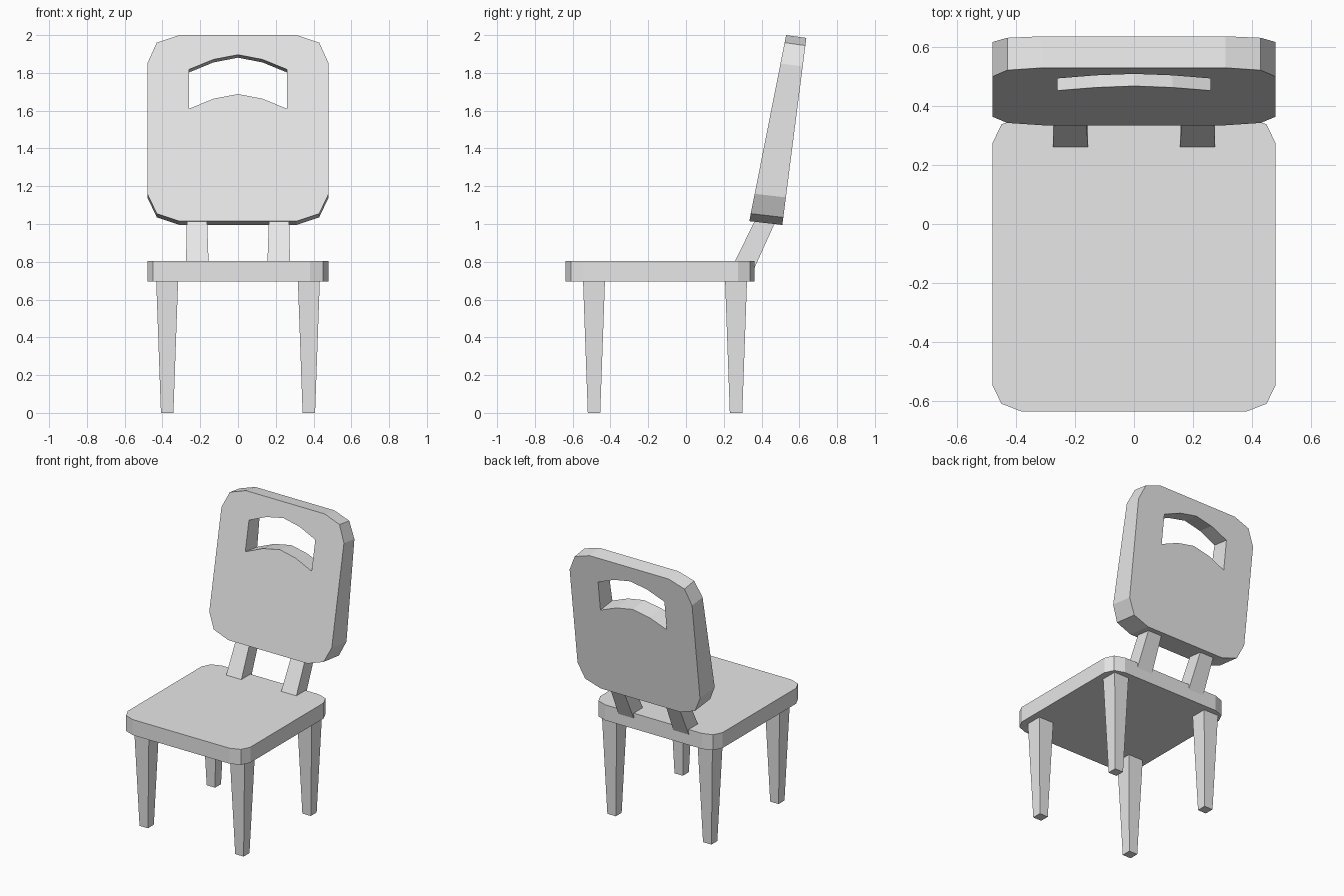
import bpy
import bmesh

old = bpy.data.objects.get("Cube")
if old:
    bpy.data.objects.remove(old, do_unlink=True)

GREY = (0.8, 0.8, 0.8, 1.0)
mat = bpy.data.materials.new("light_grey")
mat.use_nodes = True
mat.diffuse_color = GREY
mat.node_tree.nodes["Principled BSDF"].inputs["Base Color"].default_value = GREY


def finish(name, bm):
    bmesh.ops.recalc_face_normals(bm, faces=bm.faces)
    mesh = bpy.data.meshes.new(name)
    bm.to_mesh(mesh)
    bm.free()
    mesh.materials.append(mat)
    obj = bpy.data.objects.new(name, mesh)
    bpy.context.collection.objects.link(obj)


def walls(bm, a, b):
    """Join two matching closed loops with quads."""
    for i in range(len(a)):
        j = (i + 1) % len(a)
        bm.faces.new((a[i], a[j], b[j], b[i]))


def loft(name, lower, upper):
    """Closed solid between two matching loops."""
    bm = bmesh.new()
    a, b = ([bm.verts.new(p) for p in loop] for loop in (lower, upper))
    bm.faces.new(a)
    bm.faces.new(b)
    walls(bm, a, b)
    finish(name, bm)


def rect(x0, x1, y0, y1, z):
    return [(x0, y0, z), (x1, y0, z), (x1, y1, z), (x0, y1, z)]


def mirrored(half):
    """Right half of a chain, then its mirror image in reverse order."""
    return half + [(-x, v) for x, v in reversed(half)]


# Seat: slab with chamfered corners
outline = mirrored([(0.38, -0.637), (0.45, -0.61), (0.48, -0.548),
                    (0.48, 0.275), (0.45, 0.338), (0.38, 0.363)])
loft("seat", *[[(x, y, z) for x, y in outline] for z in (0.695, 0.805)])

# Legs and back posts, left and right
for side, s in (("left", 1), ("right", -1)):
    for end, y in (("front", -0.487), ("back", 0.265)):
        x = s * 0.375
        foot, top = 0.033, 0.058
        loft(f"{end}_{side}_leg",
             rect(x - foot, x + foot, y - foot, y + foot, 0),
             rect(x - top, x + top, y - top, y + top, 0.7))
    loft(f"{side}_back_post",
         rect(s * 0.153, s * 0.277, 0.219, 0.341, 0.72),
         rect(s * 0.165, s * 0.27, 0.385, 0.495, 1.06))


# Backrest: leaning, tapering slab with an arched hand hole
def front(x, z):
    return x, 0.335 + 0.198 * (z - 1.015), z


def back(x, z):
    t = (z - 1.015) / 0.985
    return x, 0.51 + 0.127 * t, z - 0.02 + 0.005 * t


rim_top = mirrored([(0.48, 1.85), (0.43, 1.96), (0.31, 2.0)])
rim_bottom = mirrored([(0.48, 1.16), (0.43, 1.055), (0.31, 1.015)])
arch = [(0.26, 0.0), (0.13, 0.053), (0.0, 0.078), (-0.13, 0.053), (-0.26, 0.0)]

bm = bmesh.new()
rims, holes = [], []
for place in (front, back):
    top = [bm.verts.new(place(x, z)) for x, z in rim_top]
    bottom = [bm.verts.new(place(x, z)) for x, z in rim_bottom]
    upper = [bm.verts.new(place(x, 1.818 + h)) for x, h in arch]
    lower = [bm.verts.new(place(x, 1.61 + h)) for x, h in arch]
    bm.faces.new(top + upper[::-1])
    bm.faces.new([top[-1]] + bottom[::-1] + [top[0], upper[0]] + lower + [upper[-1]])
    rims.append(top + bottom[::-1])
    holes.append(upper + lower[::-1])
walls(bm, *rims)
walls(bm, *holes)
finish("backrest", bm)
